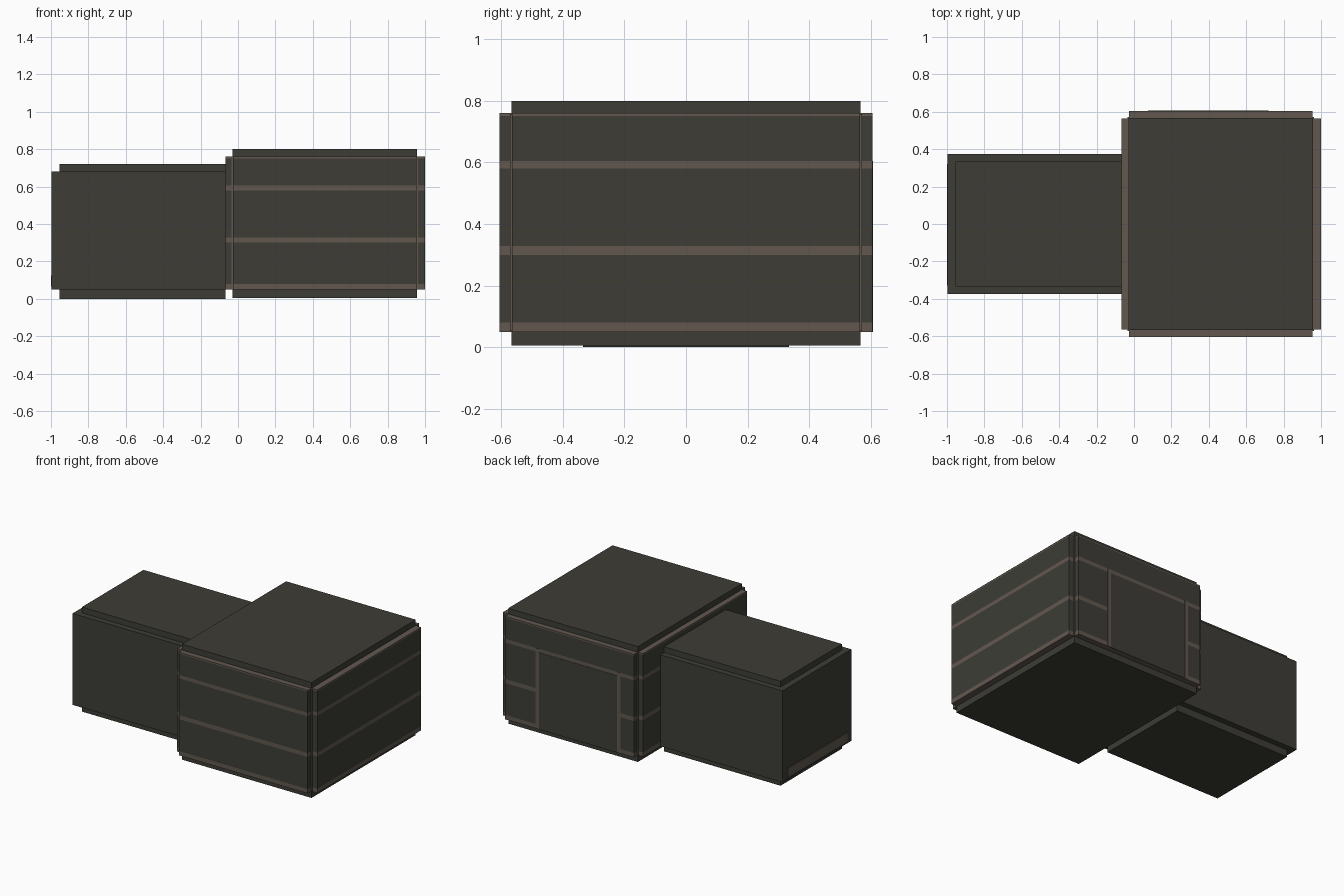
import bpy, bmesh
from mathutils import Vector

if "Cube" in bpy.data.objects:
    bpy.data.objects.remove(bpy.data.objects["Cube"])


def material(name, rgb):
    m = bpy.data.materials.new(name)
    m.diffuse_color = (*rgb, 1)
    m.use_nodes = True
    m.node_tree.nodes["Principled BSDF"].inputs["Base Color"].default_value = m.diffuse_color
    return m


DARK = material("dark_olive_grey", (0.047, 0.046, 0.037))
BROWN = material("dull_brown", (0.122, 0.097, 0.079))

# Height ranges of the brown bands around the large block
BANDS = [(0.05, 0.08), (0.30, 0.328), (0.58, 0.605), (0.75, 0.76)]


def box(name, x, y, z, mat=DARK, banded=False):
    """Box from (min, max) ranges, optionally cut into brown bands by height."""
    bm = bmesh.new()
    bmesh.ops.create_cube(bm, size=1)
    for v in bm.verts:
        v.co = Vector([r[0] if c < 0 else r[1] for c, r in zip(v.co, (x, y, z))])
    if banded:
        for level in [h for band in BANDS for h in band]:
            if z[0] + 1e-4 < level < z[1] - 1e-4:
                bmesh.ops.bisect_plane(bm, geom=bm.verts[:] + bm.edges[:] + bm.faces[:],
                                       plane_co=(0, 0, level), plane_no=(0, 0, 1))
        for f in bm.faces:
            h = f.calc_center_median().z
            f.material_index = int(any(a - 1e-4 <= h <= b + 1e-4 for a, b in BANDS))
    bmesh.ops.recalc_face_normals(bm, faces=bm.faces[:])
    mesh = bpy.data.meshes.new(name)
    bm.to_mesh(mesh)
    bm.free()
    mesh.materials.append(mat)
    if banded:
        mesh.materials.append(BROWN)
    ob = bpy.data.objects.new(name, mesh)
    bpy.context.collection.objects.link(ob)
    return ob


# Large block: crossed slabs leave notched edges, with a brown post in each corner
box("large_block_roof_and_floor", (-0.03, 0.957), (-0.567, 0.567), (0.005, 0.80))
box("large_block_end_walls", (-0.068, 1.0), (-0.565, 0.565), (0.05, 0.76), banded=True)
box("large_block_side_walls", (-0.027, 0.955), (-0.605, 0.605), (0.05, 0.76), banded=True)
box("large_block_corner_core", (-0.035, 0.963), (-0.572, 0.572), (0.052, 0.758), BROWN)

# Door on the back wall
box("door_panel", (0.10, 0.695), (0.60, 0.607), (0.05, 0.58))
for side, x in (("left", 0.695), ("right", 0.075)):
    box("door_post_" + side, (x, x + 0.025), (0.60, 0.608), (0.05, 0.605), BROWN)

# Small block with its stepped roof and base
box("small_block_walls", (-0.998, -0.06), (-0.375, 0.375), (0.05, 0.68))
box("small_block_roof_and_floor", (-0.955, -0.068), (-0.335, 0.335), (0.0, 0.72))
box("small_block_end_strip", (-1.0, -0.995), (-0.33, 0.32), (0.065, 0.125), BROWN)
